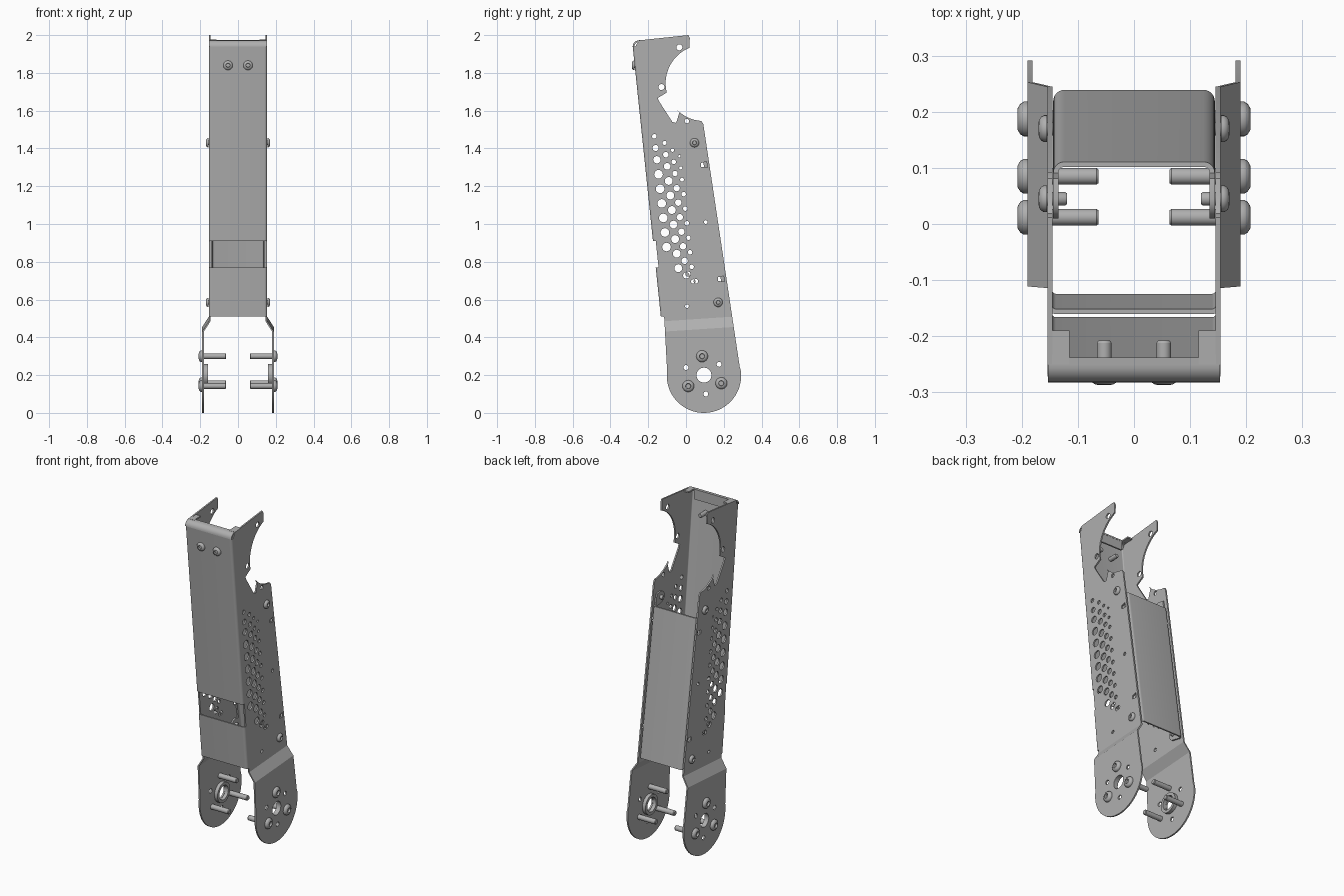
import bpy, bmesh
from math import sin, cos, pi, radians
from mathutils import Matrix, Vector

cube = bpy.data.objects.get("Cube")
if cube:
    bpy.data.objects.remove(cube)

T = 0.009  # sheet thickness
steel = bpy.data.materials.new("grey_steel")
steel.use_nodes = True
steel.diffuse_color = (0.43, 0.43, 0.43, 1)
steel.node_tree.nodes["Principled BSDF"].inputs["Base Color"].default_value = (0.43, 0.43, 0.43, 1)


def front_y(z):
    return -0.28 + 0.104 * (1.92 - z)


def back_y(z):
    return 0.09 + 0.149 * (1.54 - z)


def arc(cy, cz, r, a0, a1, n):
    return [(cy + r * cos(radians(a0 + (a1 - a0) * i / n)),
             cz + r * sin(radians(a0 + (a1 - a0) * i / n))) for i in range(n + 1)]


def finish(name, bm, mirror=False):
    bmesh.ops.recalc_face_normals(bm, faces=bm.faces)
    me = bpy.data.meshes.new(name)
    bm.to_mesh(me)
    bm.free()
    me.materials.clear()
    me.materials.append(steel)
    ob = bpy.data.objects.new(name, me)
    bpy.context.collection.objects.link(ob)
    if mirror:
        ob.modifiers.new("Mirror", 'MIRROR').use_mirror_merge = False
    bpy.ops.object.select_all(action='DESELECT')
    ob.select_set(True)
    bpy.context.view_layer.objects.active = ob
    bpy.ops.object.shade_smooth_by_angle(angle=radians(32))
    return ob


def bridge(bm, ring_a, ring_b):
    a = [bm.verts.new(p) for p in ring_a]
    b = [bm.verts.new(p) for p in ring_b]
    for i in range(len(a)):
        j = (i + 1) % len(a)
        bm.faces.new((a[i], a[j], b[j], b[i]))
    bm.faces.new(a[::-1])
    bm.faces.new(b)


def prism(name, pts, x0, x1, mirror=False):
    bm = bmesh.new()
    bridge(bm, [(x0, y, z) for y, z in pts], [(x1, y, z) for y, z in pts])
    return finish(name, bm, mirror)


def channel(name, half, r, depth, z0, z1, edge, sign):
    """Folded sheet with rounded vertical corners, following a sloping edge."""
    right = [(half, depth)] + arc(half - r, r, r, 0, -90, 6)
    inner = arc(half - r, r, r - T, -90, 0, 6) + [(half - T, depth)]
    section = right + [(-x, d) for x, d in right[::-1]]
    section += [(-x, d) for x, d in inner[::-1]] + inner
    bm = bmesh.new()
    bridge(bm, *[[(x, edge(z) + sign * d, z) for x, d in section] for z in (z0, z1)])
    return finish(name, bm)


def lathe(name, profile, places, axis=None, mirror=True, closed=False):
    """Revolve (along, radius) pairs about x, then copy to each place."""
    bm = bmesh.new()
    n = 24
    for p in places:
        m = Matrix.Translation(p) @ (axis or Matrix())
        rings = [[bm.verts.new(m @ Vector((a, r * cos(2 * pi * k / n), r * sin(2 * pi * k / n))))
                  for k in range(n)] for a, r in profile]
        pairs = list(zip(rings, rings[1:]))
        if closed:
            pairs.append((rings[-1], rings[0]))
        for u, v in pairs:
            for k in range(n):
                j = (k + 1) % n
                bm.faces.new((u[k], u[j], v[j], v[k]))
        if not closed:
            bm.faces.new(rings[0])
            bm.faces.new(rings[-1])
    return finish(name, bm, mirror)


def screw(length, r, shaft, h):
    """Button head with a socket; the sheet surface is at zero."""
    return [(-length, shaft * 0.8), (-length + 0.004, shaft), (0, shaft), (0, r), (h * 0.35, r),
            (h * 0.7, r * 0.88), (h * 0.95, r * 0.65), (h, r * 0.45), (h * 0.4, r * 0.4)]


# side plate outline, from the top front corner clockwise
R = 0.015
outline = [(front_y(1.94) + R, 1.94), (-0.25, 1.972), (0.012, 2.0), (0.02, 1.985)]
outline += arc(0.095, 1.745, 0.203, 112, 194, 14)
outline += [(-0.15, 1.667), (-0.143, 1.65), (-0.072, 1.54), (-0.052, 1.535), (-0.035, 1.59), (-0.045, 1.605)]
outline += arc(0.095, 1.745, 0.2, 226, 266, 8)
outline += [(back_y(1.53), 1.53), (0.285, 0.24)]
outline += arc(0.095, 0.197, 0.197, 10, -188, 32)
outline += [(-0.115, 0.5), (front_y(0.51) + R, 0.51)]

# lightening holes: slanted columns that shrink towards the back
holes = []
columns = [(-0.154, 1.34, 0.023), (-0.1, 1.305, 0.021), (-0.058, 1.267, 0.017), (-0.021, 1.235, 0.012)]
for y, z, r in columns:
    for j in range(-2, 8):
        shrink = 1 if j > 0 else (0.85, 0.7, 0.55)[-j]
        step = j * 0.077 if j >= 0 else j * 0.062
        if (y, j) != (-0.154, 7):
            holes.append((y + step * 0.11, z - step, r * shrink))
holes += [(0.01, 0.735, 0.014), (0.052, 0.697, 0.012), (0.105, 1.01, 0.01), (0.005, 0.565, 0.01),
          (-0.035, 1.935, 0.016), (-0.13, 1.725, 0.016), (0.005, 1.545, 0.012),
          (0.095, 0.2, 0.04), (0, 0.24, 0.013), (0.175, 0.257, 0.013), (0.105, 0.1, 0.013)]

cu = bpy.data.curves.new("plate_outline", 'CURVE')
cu.dimensions = '2D'
cu.fill_mode = 'BOTH'
cu.extrude = T / 2
loops = [outline] + [arc(y, z, r, 0, 337.5, 15) for y, z, r in holes]
for y, z in ((0.095, 1.315), (0.185, 0.71)):  # tab slots
    loops.append([(y - 0.015, z - 0.012), (y + 0.018, z - 0.015), (y + 0.014, z + 0.015), (y - 0.015, z + 0.008)])
for pts in loops:
    sp = cu.splines.new('POLY')
    sp.points.add(len(pts) - 1)
    for q, (y, z) in zip(sp.points, pts):
        q.co = (y, z, 0, 1)
    sp.use_cyclic_u = True
tmp = bpy.data.objects.new("plate_outline", cu)
bpy.context.collection.objects.link(tmp)
flat = bpy.data.meshes.new_from_object(tmp.evaluated_get(bpy.context.evaluated_depsgraph_get()))
bpy.data.objects.remove(tmp)

# stand the plate up and joggle its lower end outwards
bm = bmesh.new()
bm.from_mesh(flat)
bmesh.ops.remove_doubles(bm, verts=bm.verts, dist=1e-5)
for v in bm.verts:
    v.co = (v.co.z + 0.15, v.co.x, v.co.y)
TOP, LOW, TILT = 0.493, 0.438, 0.067
for h in (TOP, LOW):
    bmesh.ops.bisect_plane(bm, geom=bm.verts[:] + bm.edges[:] + bm.faces[:], dist=1e-5,
                           plane_co=(0, 0, h), plane_no=(0, -TILT, 1))
for v in bm.verts:
    f = (TOP - (v.co.z - TILT * v.co.y)) / (TOP - LOW)
    v.co.x += 0.035 * min(1, max(0, f))
finish("side_plates", bm, True)

# front sheet in two lengths with an open window between them
channel("front_panel", 0.1545, R, R, 0.91, 1.94, front_y, 1)
channel("front_lower_strip", 0.1545, R, R, 0.51, 0.77, front_y, 1)

# rolled top edge, its hanging lip and its side wings
y0 = front_y(1.94)
roll = arc(y0 + 0.032, 1.94, 0.032, 180, 90, 8) + [(-0.238, 1.973), (-0.238, 1.964)]
roll += arc(y0 + 0.032, 1.94, 0.032 - T, 90, 180, 8)
prism("top_roll", roll, -0.153, 0.153)
prism("top_lip", [(-0.248, 1.968), (-0.239, 1.968), (-0.239, 1.912), (-0.248, 1.912)], -0.115, 0.115)
prism("top_wings", [(-0.25, 1.964), (-0.19, 1.967), (-0.19, 1.976), (-0.25, 1.973)], 0.115, 0.146, True)

# back sheet with short flanges and screw tabs
channel("back_panel", 0.144, 0.02, 0.03, 0.54, 1.4, back_y, -1)
for name, y, z in (("upper_tabs", 0.045, 1.43), ("lower_tabs", 0.17, 0.585)):
    tab = [(back_y(z - 0.045) - 0.02, z - 0.045)] + arc(y, z, 0.035, 270, 90, 8)
    tab += [(back_y(z) - 0.025, z + 0.03)]
    prism(name, tab, 0.144 - T, 0.144, True)

# fasteners and bearing collars
lathe("side_screws", screw(0.036, 0.024, 0.012, 0.015), [(0.155, 0.045, 1.43), (0.155, 0.17, 0.585)])
lathe("joint_screws", screw(0.127, 0.031, 0.015, 0.018),
      [(0.19, 0.085, 0.3), (0.19, 0.012, 0.142), (0.19, 0.187, 0.157)])
lathe("joint_collars", [(0.16, 0.042), (0.16, 0.06), (0.182, 0.06), (0.182, 0.042)], [(0, 0.095, 0.2)], closed=True)
turn = Matrix.Rotation(-pi / 2, 4, 'Z')
lathe("front_screws", screw(0.064, 0.025, 0.013, 0.015), [(0.053, front_y(1.84), 1.84)], turn)
